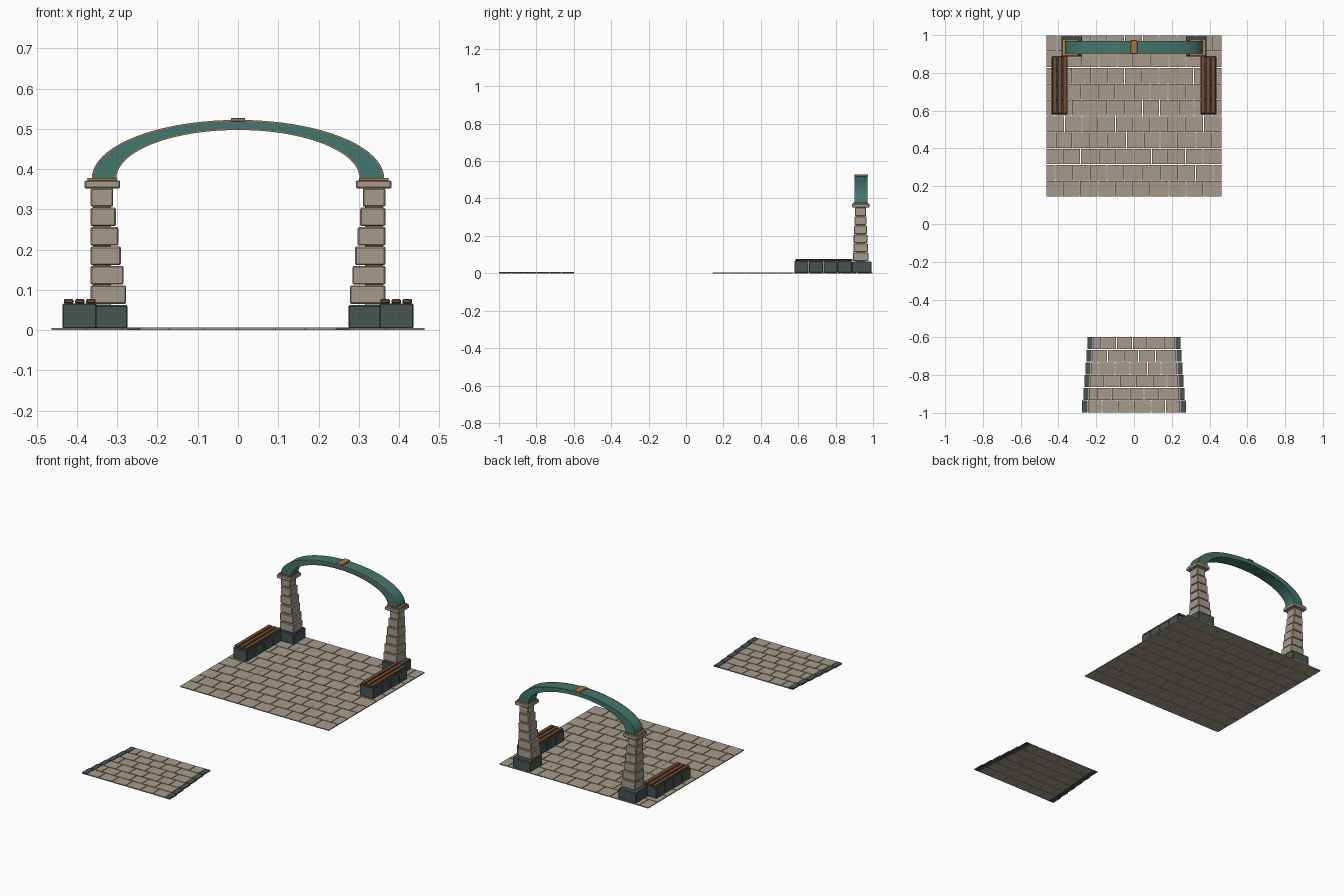
import bpy, bmesh, math, random
from mathutils import Vector

random.seed(4)
if "Cube" in bpy.data.objects:
    bpy.data.objects.remove(bpy.data.objects["Cube"])


def material(name, rgb):
    m = bpy.data.materials.new(name)
    m.use_nodes = True
    m.diffuse_color = (*rgb, 1)
    bsdf = next(n for n in m.node_tree.nodes if n.type == 'BSDF_PRINCIPLED')
    bsdf.inputs["Base Color"].default_value = (*rgb, 1)
    bsdf.inputs["Roughness"].default_value = 0.8
    return m


stone = material("warm stone", (0.38, 0.33, 0.26))
slate = material("dark slate", (0.065, 0.09, 0.088))
teal = material("teal paint", (0.055, 0.18, 0.155))
copper = material("copper", (0.40, 0.19, 0.06))
wood = material("brown wood", (0.17, 0.075, 0.035))


def finish(name, bm, mat):
    bmesh.ops.recalc_face_normals(bm, faces=bm.faces)
    mesh = bpy.data.meshes.new(name)
    bm.to_mesh(mesh)
    bm.free()
    mesh.materials.append(mat)
    ob = bpy.data.objects.new(name, mesh)
    bpy.context.collection.objects.link(ob)
    return ob


def boxes(name, items, mat, bevel=0):
    """One object from boxes given as (x0, x1, y0, y1, z0, z1)."""
    bm = bmesh.new()
    for x0, x1, y0, y1, z0, z1 in items:
        lo, hi = Vector((x0, y0, z0)), Vector((x1, y1, z1))
        for v in bmesh.ops.create_cube(bm, size=1)["verts"]:
            v.co = Vector((lo[i] + (hi[i] - lo[i]) * (v.co[i] + 0.5)) for i in range(3))
    ob = finish(name, bm, mat)
    if bevel:
        mod = ob.modifiers.new("bevel", 'BEVEL')
        mod.width, mod.segments = bevel, 1
    return ob


def paving_row(half, y0, y1, step, shift, top):
    """A row of slabs with open joints and slightly uneven lengths."""
    gap = 0.002
    cuts = [-half]
    x = -half + step * (0.55 if shift else 1)
    while x < half - step * 0.4:
        cuts.append(x + random.uniform(-0.08, 0.08) * step)
        x += step
    cuts.append(half)
    return [(a + gap, b - gap, y0 + gap, y1 - gap, 0.0, top)
            for a, b in zip(cuts, cuts[1:])]


# Plaza paving
plaza, rows, depth = [], 10, 0.0857
for r in range(rows):
    y = 0.143 + r * depth
    plaza += paving_row(0.465, y, y + depth, 0.092, r % 2, 0.005)
boxes("plaza_paving", plaza, stone)

# Tapered approach path with dark edging slabs
path, edging, depth = [], [], 0.0672
for r in range(6):
    y = -1 + r * depth
    half = 0.246 - r * 0.0055
    path += paving_row(half, y, y + depth, 0.083, r % 2, 0.006)
    for s in (-1, 1):
        a, b = sorted((s * half, s * (half + 0.028)))
        edging.append((a, b, y + 0.002, y + depth - 0.002, 0.0, 0.0065))
boxes("path_paving", path, stone)
boxes("path_edging", edging, slate)

# Thin copper inlays
inlays = []
for s in (-1, 1):
    inlays.append((s * 0.23 - 0.0015, s * 0.23 + 0.0015, 0.143, 0.885, 0.002, 0.0053))
    inlays.append((s * 0.237 - 0.0015, s * 0.237 + 0.0015, -1.0, -0.8, 0.002, 0.0063))
boxes("copper_inlays", inlays, copper)


def sided(s, x0, x1, *rest):
    """Box measured outwards from the centre line on side s."""
    a, b = sorted((s * x0, s * x1))
    return (a, b, *rest)


for s, side in ((-1, "right"), (1, "left")):
    # Pier: plinth, tapering courses, capstone, copper bearing plate
    boxes(side + "_pier_plinth", [sided(s, 0.274, 0.384, 0.886, 0.993, 0.004, 0.062)],
          slate, 0.003)
    courses = []
    for i in range(6):
        z = 0.065 + i * 0.0483
        inset = i * 0.0024
        courses.append(sided(s, 0.278 + i * 0.0064, 0.366, 0.892 + inset, 0.975 - inset,
                             z, z + 0.0458))
    boxes(side + "_pier_courses", courses, stone, 0.003)
    boxes(side + "_pier_core", [sided(s, 0.315, 0.36, 0.91, 0.957, 0.06, 0.355)], stone)
    boxes(side + "_pier_cap", [sided(s, 0.293, 0.381, 0.888, 0.98, 0.352, 0.372)],
          stone, 0.003)
    boxes(side + "_bearing_plate", [sided(s, 0.300, 0.374, 0.895, 0.973, 0.372, 0.378)],
          copper)

    # Bench: four blocks and three slats
    blocks = [sided(s, 0.351, 0.436, 0.581 + i * 0.0765, 0.656 + i * 0.0765, 0.004, 0.066)
              for i in range(4)]
    boxes(side + "_bench_blocks", blocks, slate, 0.003)
    slats = [sided(s, 0.354 + i * 0.0275, 0.377 + i * 0.0275, 0.585, 0.889, 0.066, 0.077)
             for i in range(3)]
    boxes(side + "_bench_slats", slats, wood, 0.002)

# Arch: elliptical band, thicker at the springings
SPRING, FRONT, BACK = 0.377, 0.902, 0.970
outer, inner = (0.362, 0.144), (0.303, 0.121)


def on_ellipse(radii, t, grow=0):
    return (radii[0] + grow) * math.cos(t), SPRING + (radii[1] + grow) * math.sin(t)


def band(name, big, small, y0, y1, mat, steps=40):
    """Sweep a rectangle between two (radii, grow) ellipses."""
    bm = bmesh.new()
    rings = []
    for i in range(steps + 1):
        t = math.pi * i / steps
        (xa, za), (xb, zb) = on_ellipse(*big[:1], t, big[1]), on_ellipse(*small[:1], t, small[1])
        rings.append([bm.verts.new(c) for c in
                      ((xa, y0, za), (xa, y1, za), (xb, y1, zb), (xb, y0, zb))])
    for a, b in zip(rings, rings[1:]):
        for k in range(4):
            n = (k + 1) % 4
            bm.faces.new((a[k], a[n], b[n], b[k]))
    bm.faces.new(rings[0])
    bm.faces.new(rings[-1])
    ob = finish(name, bm, mat)
    bpy.ops.object.select_all(action='DESELECT')
    ob.select_set(True)
    bpy.context.view_layer.objects.active = ob
    bpy.ops.object.shade_smooth_by_angle(angle=math.radians(30))


band("arch", (outer, 0), (inner, 0), FRONT, BACK, teal)
band("arch_outer_trim", (outer, 0.001), (outer, -0.002), FRONT - 0.002, FRONT + 0.002, copper)
band("arch_inner_trim", (inner, 0.002), (inner, -0.001), FRONT - 0.002, FRONT + 0.002, copper)

# Copper keystone plate on the crown
boxes("keystone_plate", [(-0.018, 0.018, 0.901, 0.973, 0.518, 0.527)], copper, 0.001)
